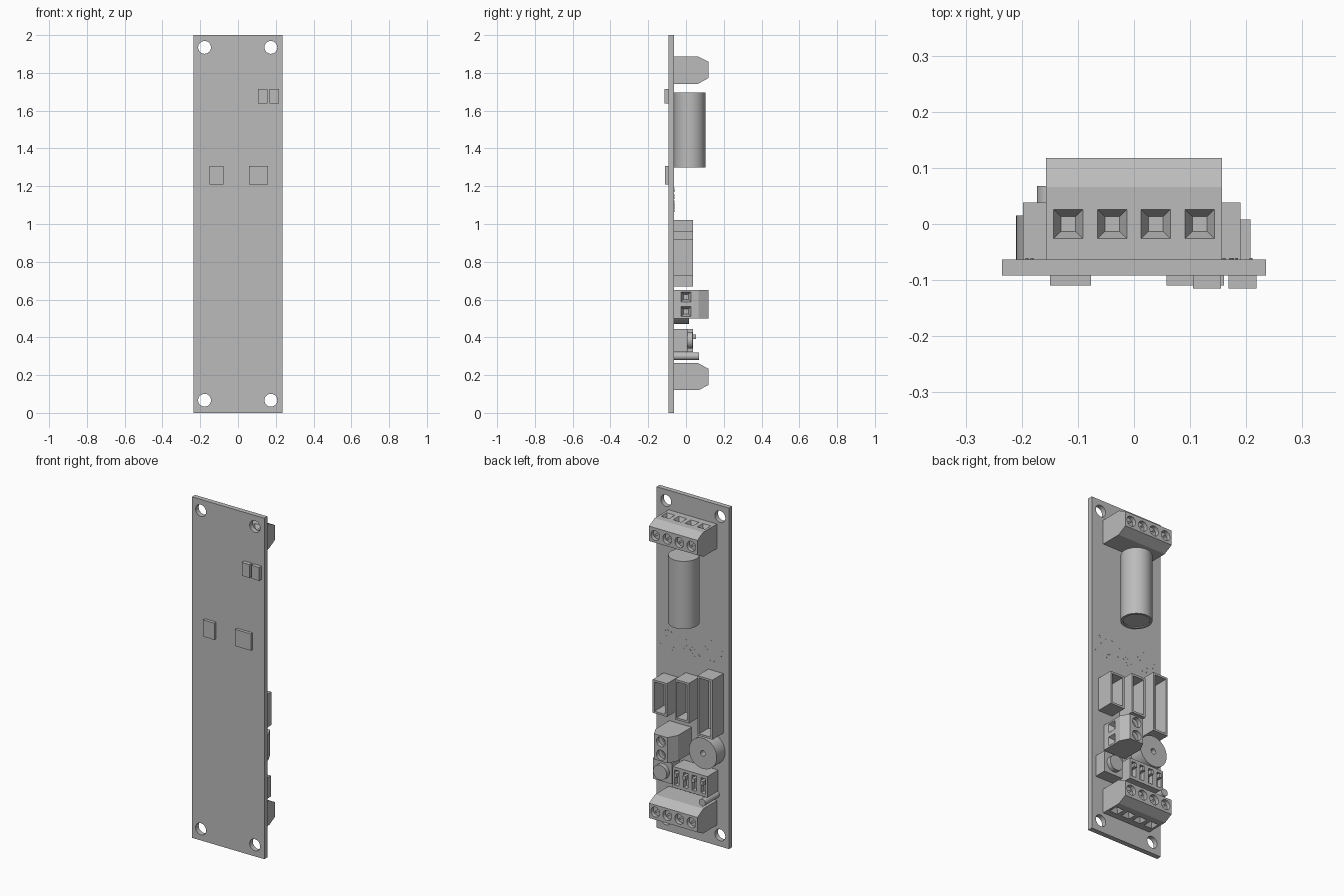
import bpy, math, random
from mathutils import Matrix, Vector

cube = bpy.data.objects.get("Cube")
if cube:
    bpy.data.objects.remove(cube, do_unlink=True)

grey = bpy.data.materials.new("plain_grey")
grey.use_nodes = True
grey.diffuse_color = (0.5, 0.5, 0.5, 1)
grey.node_tree.nodes["Principled BSDF"].inputs["Base Color"].default_value = (0.5, 0.5, 0.5, 1)

BACK = -0.063          # rear surface of the board, where parts are mounted
FRONT = -0.092
UP = Vector((0, 0, 1))
REAR = Vector((0, 1, 0))


def finish(name):
    ob = bpy.context.object
    ob.name = name
    ob.data.name = name
    ob.data.materials.append(grey)
    return ob


def box(name, x, y, z):
    """Box from three (low, high) ranges."""
    lo, hi = Vector((x[0], y[0], z[0])), Vector((x[1], y[1], z[1]))
    bpy.ops.mesh.primitive_cube_add(size=1)
    ob = finish(name)
    ob.data.transform(Matrix.Translation((lo + hi) / 2) @ Matrix.Diagonal((hi - lo).to_4d()))
    return ob


def rod(name, start, end, r1, r2=None, sides=32, turn=0, smooth=True):
    """Cylinder, cone or square funnel between two points."""
    start, end = Vector(start), Vector(end)
    axis = end - start
    bpy.ops.mesh.primitive_cone_add(vertices=sides, radius1=r1, radius2=r1 if r2 is None else r2,
                                    depth=axis.length)
    ob = finish(name)
    ob.data.transform(Matrix.Translation((start + end) / 2)
                      @ axis.to_track_quat('Z', 'Y').to_matrix().to_4x4()
                      @ Matrix.Rotation(turn, 4, 'Z'))
    if smooth:
        bpy.ops.object.shade_smooth_by_angle(angle=math.radians(35))
    return ob


def cut(target, cutter):
    """Carve the cutter out of the target and discard it."""
    cutter.hide_render = True
    mod = target.modifiers.new("cut", 'BOOLEAN')
    mod.operation, mod.solver, mod.object = 'DIFFERENCE', 'EXACT', cutter
    bpy.context.view_layer.objects.active = target
    bpy.ops.object.modifier_apply(modifier=mod.name)
    bpy.data.objects.remove(cutter, do_unlink=True)


def terminal_block(name, ways, width, centre, angle):
    """Screw terminal: wire entries face local +z, screws face the rear."""
    half, tall = width / 2, 0.072
    profile = [(BACK, -tall), (0.063, -tall), (0.118, -0.042),
               (0.118, 0.045), (0.066, tall), (BACK, tall)]
    n = len(profile)
    verts = [(x, y, z) for x in (-half, half) for y, z in profile]
    faces = [tuple(range(n)), tuple(reversed(range(n, 2 * n)))]
    faces += [(i, i + n, (i + 1) % n + n, (i + 1) % n) for i in range(n)]
    mesh = bpy.data.meshes.new(name)
    mesh.from_pydata(verts, [], faces)
    mesh.materials.append(grey)
    block = bpy.data.objects.new(name, mesh)
    bpy.context.collection.objects.link(block)
    for i in range(ways):
        x = (i - (ways - 1) / 2) * 0.078
        # flared square wire entry
        cut(block, rod("entry", (x, 0, tall + 0.001), (x, 0, tall - 0.03), 0.0375, 0.0185,
                       sides=4, turn=math.pi / 4, smooth=False))
        # screw well with a slanted driver slot in its floor
        cut(block, rod("well", (x, 0.095, 0), (x, 0.13, 0), 0.029, sides=24, smooth=False))
        slot = box("slot", (-0.025, 0.025), (0.085, 0.1), (-0.004, 0.004))
        slot.data.transform(Matrix.Translation((x, 0, 0)) @ Matrix.Rotation(math.radians(40), 4, 'Y'))
        cut(block, slot)
    mesh.transform(Matrix.Translation(centre) @ Matrix.Rotation(angle, 4, 'Y'))


# circuit board with corner holes
board = box("circuit_board", (-0.235, 0.235), (FRONT, BACK), (0, 2))
for x in (-0.177, 0.174):
    for z in (0.067, 1.935):
        cut(board, rod("hole", (x, -0.2, z), (x, 0.05, z), 0.034, smooth=False))

# screw terminals
terminal_block("top_terminal", 4, 0.314, (0, 0, 1.814), 0)
terminal_block("bottom_terminal", 4, 0.314, (0, 0, 0.192), math.pi)
terminal_block("side_terminal", 2, 0.15, (0.08, 0, 0.575), math.pi / 2)

# capacitor lying along the board
cap = rod("capacitor", (0, 0.02, 1.298), (0, 0.02, 1.695), 0.083, sides=48)
cap_recess = rod("recess", (0, 0.02, 1.29), (0, 0.02, 1.304), 0.07, sides=48, smooth=False)
cut(cap, cap_recess)

# open pin headers
for name, x, z in (("left_header", (0.097, 0.19), (0.725, 0.92)),
                   ("middle_header", (-0.046, 0.046), (0.725, 0.96)),
                   ("right_header", (-0.198, -0.1), (0.67, 1.02))):
    header = box(name, x, (BACK, 0.038), z)
    wall = 0.012
    cut(header, box("cavity", (x[0] + wall, x[1] - wall), (-0.048, 0.06), (z[0] + wall, z[1] - wall)))

# round buzzer with sound hole
buzzer = rod("buzzer", (-0.12, BACK, 0.56), (-0.12, 0.015, 0.56), 0.09, sides=48)
cut(buzzer, rod("sound_hole", (-0.12, -0.03, 0.56), (-0.12, 0.03, 0.56), 0.016, sides=20, smooth=False))

# push button
box("button_base", (0.085, 0.208), (BACK, 0.008), (0.322, 0.445))
rod("button_cap", (0.146, 0.008, 0.384), (0.146, 0.034, 0.384), 0.044)

# bank of four slide switches
bank = box("switch_bank", (-0.165, 0.06), (BACK, 0.038), (0.322, 0.445))
for i in range(4):
    x = -0.0525 + (i - 1.5) * 0.057
    cut(bank, box("switch_slot", (x - 0.014, x + 0.014), (0.01, 0.06), (0.34, 0.428)))
    box("switch_lever", (x - 0.009, x + 0.009), (0.01, 0.052), (0.392, 0.416))

# indicator lamp
rod("indicator_lamp", (-0.152, BACK, 0.3), (-0.152, 0.068, 0.3), 0.021, sides=24)

# chips on the front side
for x, z, y in (((0.105, 0.155), (1.637, 1.715), -0.115),
                ((0.168, 0.218), (1.637, 1.715), -0.115),
                ((-0.15, -0.077), (1.21, 1.308), -0.11),
                ((0.058, 0.16), (1.21, 1.308), -0.11)):
    box("front_chip", x, (y, FRONT), z)

# scattered tiny solder points
random.seed(4)
for i in range(30):
    x, z = random.uniform(-0.21, 0.21), random.uniform(1.06, 1.2)
    rod("solder_point", (x, BACK, z), (x, BACK + 0.002, z), 0.003, sides=6, smooth=False)
